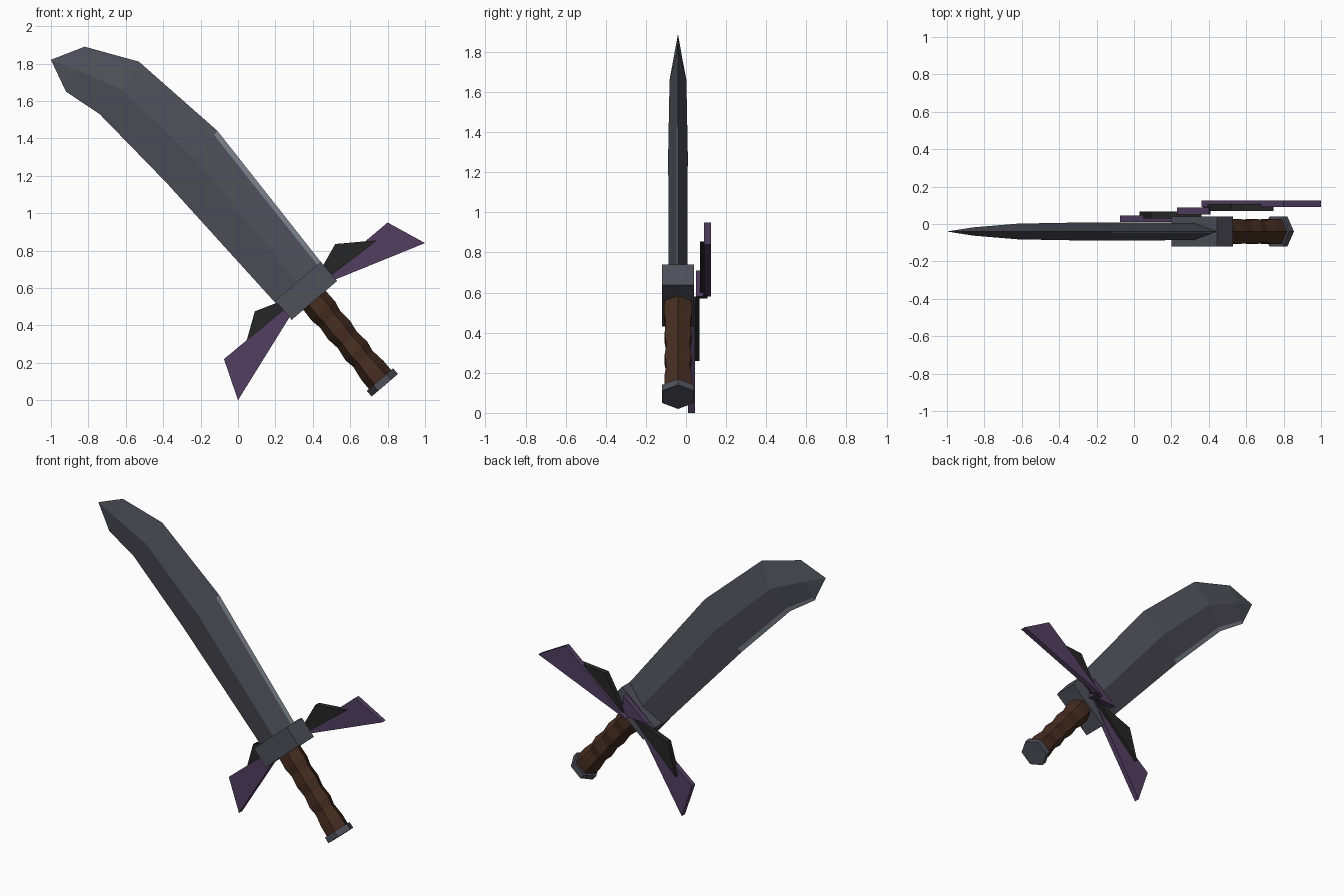
import bpy, bmesh, math
from mathutils import Vector, Matrix

if "Cube" in bpy.data.objects:
    bpy.data.objects.remove(bpy.data.objects["Cube"])

def material(name, srgb):
    m = bpy.data.materials.new(name)
    lin = [((c / 255 + 0.055) / 1.055) ** 2.4 for c in srgb]
    m.diffuse_color = (*lin, 1)
    m.use_nodes = True
    m.node_tree.nodes["Principled BSDF"].inputs["Base Color"].default_value = m.diffuse_color
    return m

STEEL = material("steel", (80, 80, 91))
EDGE = material("polished_edge", (124, 130, 140))
LEATHER = material("brown_leather", (70, 45, 33))
PURPLE = material("purple", (82, 63, 97))
BLACK = material("black", (38, 38, 38))

YC = -0.04                                   # centre plane of the sword
AXIS = Vector((0.65, 0, -0.76)).normalized()  # from guard towards pommel
SIDE = Vector((0.76, 0, 0.65)).normalized()   # across the blade
FRONT = Vector((0, -1, 0))

def finish(name, bm, *mats):
    bmesh.ops.recalc_face_normals(bm, faces=bm.faces)
    me = bpy.data.meshes.new(name)
    bm.to_mesh(me)
    bm.free()
    for m in mats:
        me.materials.append(m)
    ob = bpy.data.objects.new(name, me)
    bpy.context.collection.objects.link(ob)
    return ob

def hex_lathe(name, start, axis, rings, mat):
    """Six-sided solid along an axis; rings are (distance, radius)."""
    bm = bmesh.new()
    loops = []
    for dist, r in rings:
        c = start + axis * dist
        loops.append([bm.verts.new(c + SIDE * r * math.cos(k * math.pi / 3)
                                   + FRONT * r * math.sin(k * math.pi / 3)) for k in range(6)])
    for a, b in zip(loops, loops[1:]):
        for k in range(6):
            bm.faces.new((a[k], a[(k + 1) % 6], b[(k + 1) % 6], b[k]))
    bm.faces.new(loops[0])
    bm.faces.new(loops[-1])
    return finish(name, bm, mat)

def plate(name, pts, y0, y1, mat):
    """Flat triangle in xz given thickness in y."""
    bm = bmesh.new()
    face = bm.faces.new([bm.verts.new((x, y0, z)) for x, z in pts])
    ext = bmesh.ops.extrude_face_region(bm, geom=[face], use_keep_orig=True)
    verts = [v for v in ext["geom"] if isinstance(v, bmesh.types.BMVert)]
    bmesh.ops.translate(bm, verts=verts, vec=(0, y1 - y0, 0))
    return finish(name, bm, mat)

# Blade: stations of (spine edge, ridge, lower edge, half thickness)
stations = [
    ((-0.82, 1.89), (-0.86, 1.765), (-0.92, 1.65), 0.022),
    ((-0.53, 1.81), (-0.62, 1.66), (-0.74, 1.53), 0.042),
    ((-0.11, 1.44), (-0.23, 1.29), (-0.38, 1.16), 0.049),
    ((0.45, 0.73), (0.33, 0.62), (0.20, 0.52), 0.046),
]
bm = bmesh.new()
loops = []
for up, mid, low, h in stations:
    u, l = (Vector((p[0], YC, p[1])) for p in (up, low))
    front = Vector((mid[0], YC - h, mid[1]))
    back = Vector((mid[0], YC + h, mid[1]))
    ring = (u, u.lerp(front, 0.15), front, l, l.lerp(back, 0.15), back)
    loops.append([bm.verts.new(p) for p in ring])
tip = bm.verts.new((-1, YC, 1.82))
for k in range(6):
    bm.faces.new((tip, loops[0][k], loops[0][(k + 1) % 6]))
for s, (a, b) in enumerate(zip(loops, loops[1:])):
    for k in range(6):
        f = bm.faces.new((a[k], a[(k + 1) % 6], b[(k + 1) % 6], b[k]))
        # polished strips: front spine near the guard, back lower edge near the tip
        if (k == 0 and s == 2) or (k == 3 and s < 2):
            f.material_index = 1
bm.faces.new(loops[-1])
finish("blade", bm, STEEL, EDGE)

# Guard block
bm = bmesh.new()
bmesh.ops.create_cube(bm, size=1)
bmesh.ops.scale(bm, vec=(0.32, 0.16, 0.135), verts=bm.verts)
turn = Matrix.Rotation(-math.atan2(0.65, 0.76), 4, 'Y')
bmesh.ops.transform(bm, matrix=Matrix.Translation((0.365, YC, 0.585)) @ turn, verts=bm.verts)
finish("guard", bm, STEEL)

# Wavy grip
grip_start = Vector((0.40, YC, 0.545))
pommel = Vector((0.772, YC, 0.095))
hex_lathe("grip", grip_start, (pommel - grip_start).normalized(),
          [(0, 0.078), (0.09, 0.081), (0.145, 0.070), (0.22, 0.077), (0.29, 0.067),
           (0.365, 0.077), (0.42, 0.067), (0.50, 0.078), (0.575, 0.078)], LEATHER)

# Pommel cap
hex_lathe("pommel", pommel, AXIS, [(-0.02, 0.0925), (0.02, 0.0925)], STEEL)

# Layered wing plates behind the guard
plate("lower_wing", [(0.36, 0.58), (-0.075, 0.22), (0, 0)], 0.01, 0.045, PURPLE)
plate("lower_inner_wing", [(0.36, 0.58), (0.09, 0.475), (0.03, 0.26)], 0.03, 0.067, BLACK)
plate("centre_wing", [(0.41, 0.58), (0.40, 0.71), (0.23, 0.57)], 0.05, 0.088, PURPLE)
plate("upper_inner_wing", [(0.37, 0.57), (0.52, 0.835), (0.745, 0.855)], 0.07, 0.108, BLACK)
plate("upper_wing", [(0.36, 0.58), (0.80, 0.95), (1.0, 0.84)], 0.09, 0.125, PURPLE)
